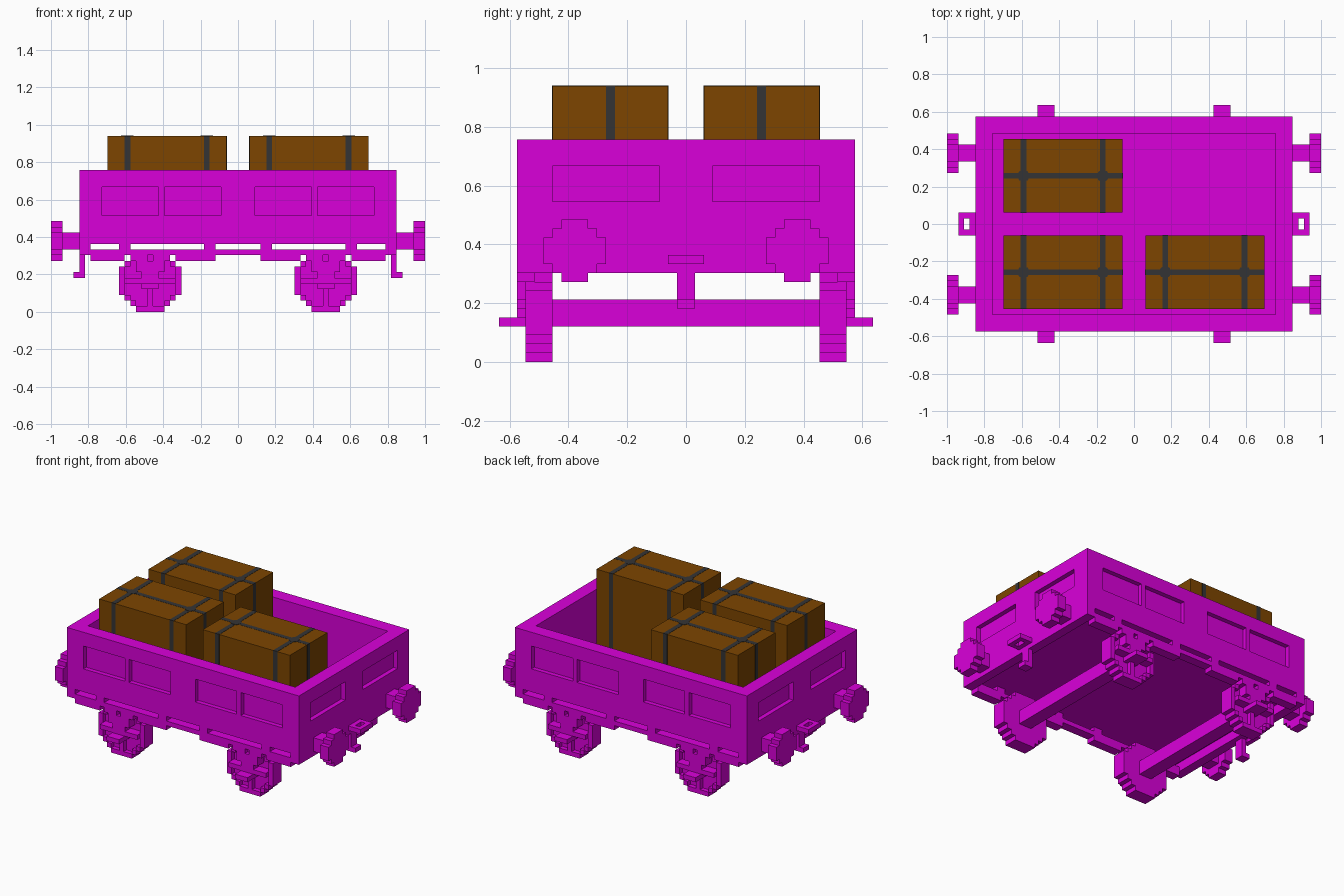
import bpy, bmesh, math
from mathutils import Matrix

if "Cube" in bpy.data.objects:
    bpy.data.objects.remove(bpy.data.objects["Cube"], do_unlink=True)

U = 1 / 33  # one block; all sizes below are in blocks


def material(name, rgb):
    m = bpy.data.materials.new(name)
    m.use_nodes = True
    m.diffuse_color = (*rgb, 1)
    m.node_tree.nodes["Principled BSDF"].inputs["Base Color"].default_value = (*rgb, 1)
    return m


MAGENTA = material("magenta", (0.70, 0.0, 0.70))
BROWN = material("crate_brown", (0.205, 0.06, 0.0))
GREY = material("strap_grey", (0.034, 0.034, 0.036))


def finish(name, bm, mat):
    bmesh.ops.recalc_face_normals(bm, faces=bm.faces)
    bmesh.ops.scale(bm, vec=(U, U, U), verts=bm.verts)
    me = bpy.data.meshes.new(name)
    bm.to_mesh(me)
    bm.free()
    me.materials.append(mat)
    ob = bpy.data.objects.new(name, me)
    bpy.context.scene.collection.objects.link(ob)
    return ob


def boxes(name, mat, *ranges):
    """One object made of boxes, each (x0, x1, y0, y1, z0, z1) in blocks."""
    bm = bmesh.new()
    for x0, x1, y0, y1, z0, z1 in ranges:
        m = (Matrix.Translation(((x0 + x1) / 2, (y0 + y1) / 2, (z0 + z1) / 2))
             @ Matrix.Diagonal((abs(x1 - x0), abs(y1 - y0), abs(z1 - z0), 1)))
        bmesh.ops.create_cube(bm, size=1, matrix=m)
    return finish(name, bm, mat)


def stepped_disc(name, widths, along, centre, z0, a, b):
    """Disc with a stepped rim, one width per row, extruded from a to b."""
    right = []
    for i, w in enumerate(widths):
        for p in ((w / 2, z0 + i), (w / 2, z0 + i + 1)):
            right.append(p)
    outline = right + [(-h, z) for h, z in reversed(right)]
    bm = bmesh.new()
    if along == "y":
        vs = [bm.verts.new((centre + h, a, z)) for h, z in outline]
        offset = (0, b - a, 0)
    else:
        vs = [bm.verts.new((a, centre + h, z)) for h, z in outline]
        offset = (b - a, 0, 0)
    bmesh.ops.remove_doubles(bm, verts=vs, dist=1e-4)
    face = bm.faces.new([v for v in vs if v.is_valid])
    ext = bmesh.ops.extrude_face_region(bm, geom=[face])
    moved = [g for g in ext["geom"] if isinstance(g, bmesh.types.BMVert)]
    bmesh.ops.translate(bm, vec=offset, verts=moved)
    return finish(name, bm, MAGENTA)


def cut(target, cutter):
    """Subtract the cutter from the target, then drop the cutter."""
    mod = target.modifiers.new("cut", "BOOLEAN")
    mod.operation, mod.solver, mod.object = "DIFFERENCE", "EXACT", cutter
    bpy.context.view_layer.objects.active = target
    bpy.ops.object.modifier_apply(modifier=mod.name)
    bpy.data.objects.remove(cutter, do_unlink=True)


# Open wagon body: hollow tub with shallow recessed panels
body = boxes("wagon_body", MAGENTA, (-28, 28, -19, 19, 12, 25))
cuts = [(-25, 25, -16, 16, 13, 27)]
for s in (-1, 1):
    for t in (-1, 1):
        for x0, x1 in ((3, 13), (14, 24)):
            cuts.append((s * x0, s * x1, t * 18, t * 20, 17, 22))
        cuts.append((s * 27, s * 29, t * 3, t * 15, 18, 22))
cut(body, boxes("panel_cutter", MAGENTA, *cuts))

# Thin side rails, spaced from the body by short posts
for t in (-1, 1):
    rail = [(-26, 26, t * 17, t * 19, 10, 11)]
    for s in (-1, 1):
        rail += [(s * x0, s * x1, t * 17, t * 19, 9, 10) for x0, x1 in ((4, 11), (20, 26))]
        rail += [(s * x0, s * x1, t * 17, t * 19, 11, 12) for x0, x1 in ((4, 6), (19, 21))]
    boxes("side_rail", MAGENTA, *rail)

WHEEL = (5, 7, 9, 11, 11, 11, 11, 11, 9, 7, 5)
RECESS = (5, 7, 9, 9, 9, 9, 9, 7, 5)
BUFFER = (3, 5, 7, 7, 7, 5, 3)
for s in (-1, 1):
    c = s * 15.5
    # End beam flush with the end wall
    boxes("end_beam", MAGENTA, (s * 26, s * 28, -19, 19, 10, 12))
    # Axle between each wheel pair
    boxes("axle", MAGENTA, (c - 1.5, c + 1.5, -15, 15, 4, 7))
    for t in (-1, 1):
        # Wheel with a recessed face and an upright spoke
        wheel = stepped_disc("wheel", WHEEL, "y", c, 0, t * 15, t * 18)
        cut(wheel, stepped_disc("wheel_cutter", RECESS, "y", c, 1, t * 17, t * 19))
        boxes("wheel_spoke", MAGENTA, (c - 0.5, c + 0.5, t * 17, t * 18, 1, 10))
        # Suspension: hangers, bracket, leaf spring and axle box
        boxes("suspension", MAGENTA,
              (c - 3.5, c - 0.5, t * 17, t * 19, 9, 10),
              (c + 0.5, c + 3.5, t * 17, t * 19, 9, 10),
              (c - 2.5, c + 2.5, t * 17, t * 19, 7, 9),
              (c - 1.5, c + 1.5, t * 17, t * 19, 6, 7),
              (c - 4.5, c + 4.5, t * 17, t * 19, 5, 6))
        boxes("axle_step", MAGENTA, (c - 1.5, c + 1.5, t * 17, t * 21, 4, 5))
        # Buffers at the wagon ends
        boxes("buffer_shank", MAGENTA, (s * 28, s * 31, t * 11, t * 14, 11, 14))
        stepped_disc("buffer_head", BUFFER, "x", t * 12.5, 9, s * 31, s * 33)
    # Coupling loop and hanging hook
    boxes("coupling_loop", MAGENTA,
          (s * 28, s * 31, 1, 2, 11, 12), (s * 28, s * 31, -2, -1, 11, 12),
          (s * 30, s * 31, -1, 1, 11, 12), (s * 28, s * 29, -1, 1, 11, 12))
    boxes("coupling_hook", MAGENTA,
          (s * 27, s * 28, -1, 1, 6, 10), (s * 28, s * 29, -1, 1, 6, 7))

# Strapped crates
E = 0.03
for cx, cy in ((-12.5, 8.5), (-12.5, -8.5), (12.5, -8.5)):
    boxes("crate", BROWN, (cx - 10.5, cx + 10.5, cy - 6.5, cy + 6.5, 13, 31))
    boxes("crate_long_strap", GREY,
          (cx - 10.5 - E, cx + 10.5 + E, cy - 0.5, cy + 0.5, 13, 31 + E))
    for dx in (-7, 7):
        boxes("crate_cross_strap", GREY,
              (cx + dx - 0.5, cx + dx + 0.5, cy - 6.5 - E, cy + 6.5 + E, 13, 31 + 1.5 * E))
        # Small round knot where the straps cross
        bm = bmesh.new()
        bmesh.ops.create_cone(bm, cap_ends=True, segments=8, radius1=1.1, radius2=1.1,
                              depth=0.1, matrix=Matrix.Translation((cx + dx, cy, 31.02)))
        finish("strap_knot", bm, GREY)
